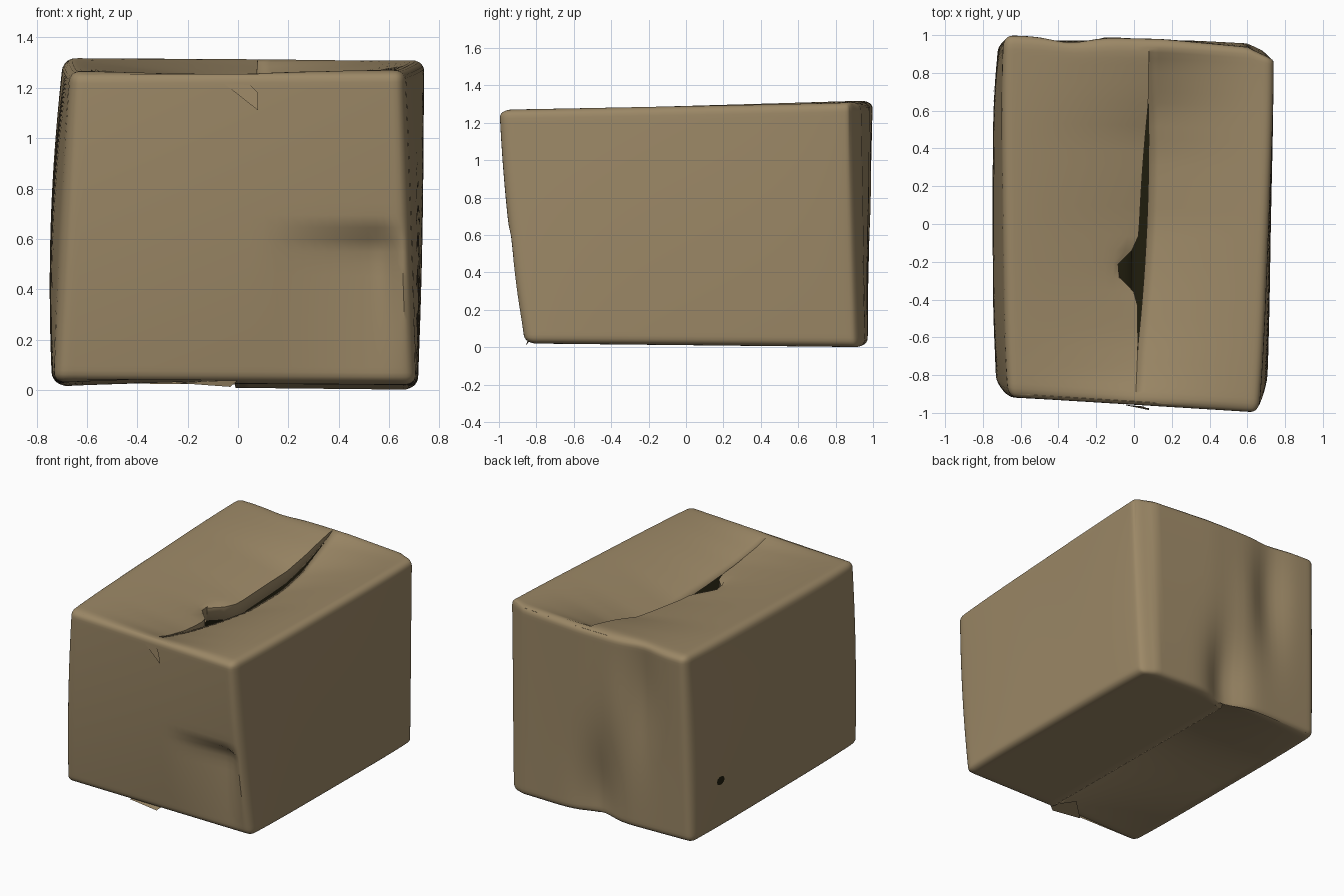
import bpy, bmesh, math
from mathutils import Vector

if "Cube" in bpy.data.objects:
    bpy.data.objects.remove(bpy.data.objects["Cube"])


def material(name, rgb):
    m = bpy.data.materials.new(name)
    m.diffuse_color = (*rgb, 1)
    m.use_nodes = True
    m.node_tree.nodes["Principled BSDF"].inputs["Base Color"].default_value = m.diffuse_color
    return m


CARD = material("cardboard brown", (0.33, 0.245, 0.133))
DARK = material("dark inside", (0.014, 0.012, 0.004))


def finish(bm, name, angle=40):
    me = bpy.data.meshes.new(name)
    bm.to_mesh(me)
    bm.free()
    ob = bpy.data.objects.new(name, me)
    bpy.context.collection.objects.link(ob)
    me.materials.append(CARD)
    me.materials.append(DARK)
    bpy.ops.object.select_all(action='DESELECT')
    ob.select_set(True)
    bpy.context.view_layer.objects.active = ob
    bpy.ops.object.shade_smooth_by_angle(angle=math.radians(angle))
    return ob


def interp(pts, t):
    if t <= pts[0][0]:
        return pts[0][1]
    for (a, va), (b, vb) in zip(pts, pts[1:]):
        if t <= b:
            k = (t - a) / (b - a)
            return va + (vb - va) * k
    return pts[-1][1]


def bump(a, a0, wa, b, b0, wb):
    return math.exp(-((a - a0) / wa) ** 2 - ((b - b0) / wb) ** 2)


def clamp(v, lo, hi):
    return max(lo, min(hi, v))


# the eight slightly crooked box corners, keyed by side signs
CORNERS = {
    (-1, -1, -1): (-0.73, -0.86, 0.03), (1, -1, -1): (0.705, -0.86, 0.02),
    (-1, 1, -1): (-0.72, 0.965, 0.015), (1, 1, -1): (0.70, 0.99, 0.0),
    (-1, -1, 1): (-0.665, -0.915, 1.265), (1, -1, 1): (0.66, -1.0, 1.27),
    (-1, 1, 1): (-0.69, 1.0, 1.32), (1, 1, 1): (0.74, 0.965, 1.31)}
LEFT_DIP = [(-.95, 0), (-.8, .05), (-.6, .09), (-.3, .12), (0, .13), (.45, .10), (.7, .04), (.9, 0)]
RIGHT_DIP = [(-.95, 0), (-.8, .05), (-.6, .10), (-.3, .15), (0, .19), (.36, .19), (.6, .15), (.84, .05), (.93, 0)]


def deform(p, side):
    # round the edges in unit space, then blend between the corners
    r = 0.065
    c = Vector([clamp(v, r - 1, 1 - r) for v in p])
    d = p - c
    q = c + d.normalized() * r if d.length > r else p
    out = Vector((0, 0, 0))
    for s, pos in CORNERS.items():
        w = 1
        for i in range(3):
            w *= (1 + s[i] * q[i]) / 2
        out += Vector(pos) * w
    x, y, z = out
    # side walls belly outwards, more on the left
    belly = (0.012 if q.x > 0 else 0.03) * (1 - q.z ** 2) + 0.012
    out.x += belly * q.x * (1 - q.y ** 4)
    # front dent with a sharp upper crease
    front, back = max(0, -q.y) ** 8, max(0, q.y) ** 8
    out.y -= front * 0.02 * (1 - q.z ** 2)
    across = min(clamp((x - .12) / .42, 0, 1), clamp((.66 - x) / .09, 0, 1))
    down = min(clamp((.65 - z) / .06, 0, 1), clamp((z - .05) / .45, 0, 1))
    out.y += front * 0.06 * across * down
    # back wall: valleys, and a right half that slopes away to its corner
    out.y -= back * (0.08 * bump(x, .02, .14, z, .12, .38)
                     + 0.05 * bump(x, -.34, .13, z, .95, .45)
                     - 0.012 * bump(x, -.15, .1, z, .8, .3)
                     + 0.035 * clamp((x - .15) / .5, 0, 1) + 0.05 * clamp((x - .6) / .12, 0, 1))
    # sagging top flaps with a slit between them
    if p.z > 0.999:
        t = max(0, 1 - abs(q.x) / 0.95)
        gap = max(0, 1 - (y / 0.64) ** 2) * 0.02
        shift = 0.02 + 0.035 * clamp((y + .6) / 1.2, -.5, 1) + side * gap
        if side < 0:
            shift -= 0.12 * bump(y, -.24, .09, 0, 0, 1) * t ** 8
        out.x += shift * t
        out.z -= interp(LEFT_DIP if side < 0 else RIGHT_DIP, y) * t ** 1.35
    # bottom: the left flap is pushed up into the box, the right one stays flat
    if p.z < -0.999 and side < 0:
        out.z += (0.015 + 0.15 * (1 - q.y ** 2)) * max(0, 1 - abs(q.x) / 0.95)
    return out


# box body: gridded cube, slit on top and step at the bottom
bm = bmesh.new()
bmesh.ops.create_cube(bm, size=2)
bmesh.ops.subdivide_edges(bm, edges=bm.edges[:], cuts=39, use_grid_fill=True)
for v in bm.verts:
    v.co = Vector([math.sin(math.pi / 2 * clamp(a, -1, 1)) for a in v.co])
seam = [e for e in bm.edges
        if all(abs(v.co.x) < 1e-4 and abs(v.co.z) > .999 and abs(v.co.y) < .97 for v in e.verts)]
bmesh.ops.split_edges(bm, edges=seam)
new = {}
for v in bm.verts:
    side = 1 if sum(f.calc_center_median().x for f in v.link_faces) > 0 else -1
    new[v] = deform(v.co.copy(), side)
lip = [e for e in bm.edges if e.is_boundary
       and all(v.co.z > .999 for v in e.verts) and e.link_faces[0].calc_center_median().x < 0]
for v, co in new.items():
    v.co = co
# turned-down lip of the left flap
res = bmesh.ops.extrude_edge_only(bm, edges=lip)["geom"]
for g in res:
    if isinstance(g, bmesh.types.BMVert):
        g.co.z -= 0.09 * max(0.1, 1 - abs(g.co.y) ** 3)
bm.normal_update()
for f in [g for g in res if isinstance(g, bmesh.types.BMFace)]:
    if f.normal.x < 0:
        f.normal_flip()
box = finish(bm, "box_body")


def on_wall(probe, lift):
    # point on the box surface nearest the probe, lifted off it
    ok, loc, nor, _ = box.closest_point_on_mesh(Vector(probe))
    return loc + nor * lift


def plate(name, pts, mat=0):
    bm = bmesh.new()
    f = bm.faces.new([bm.verts.new(p) for p in pts])
    f.material_index = mat
    return finish(bm, name)


# small puncture on the left wall
plate("left_puncture", [on_wall((-.76, .68 + .04 * math.cos(a), .36 + .03 * math.sin(a)), .004)
                        for a in [i * math.tau / 10 for i in range(10)]], 1)
# torn scraps on the front and at the bottom seam
plate("front_scrap", [on_wall((-.06, -.96, 1.22), .003), on_wall((.05, -.96, 1.21), .006),
                      (.08, -.985, 1.18), (.08, -.975, 1.11)])
plate("front_seam_scrap", [(-.25, -.84, .028), (-.03, -.855, .012), (0, -.845, .04), (-.1, -.7, .04)])

# dark lining
sol = box.modifiers.new("inside", 'SOLIDIFY')
sol.thickness = 0.004
sol.offset = -1
sol.material_offset = 1
